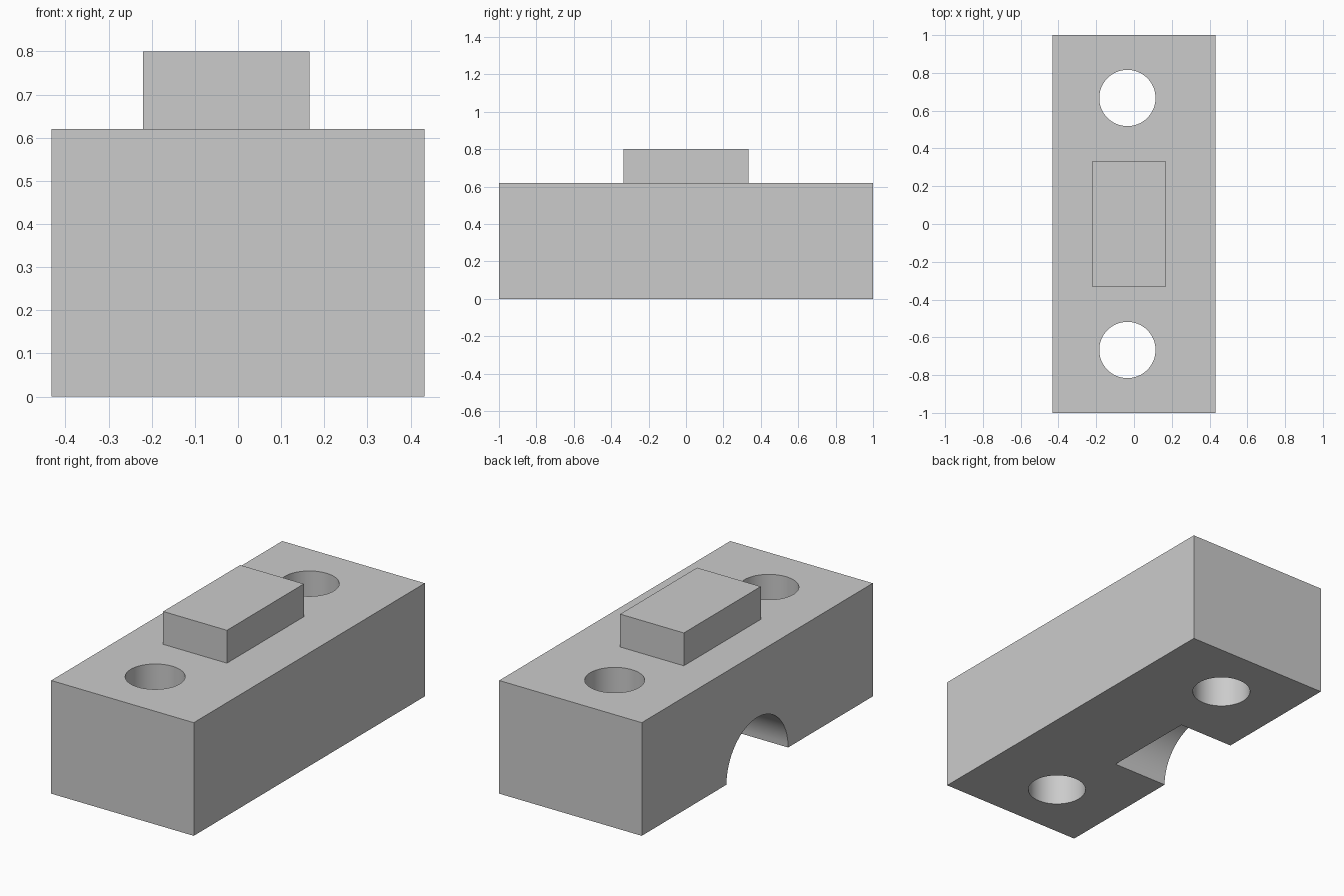
import bpy
import math

cube = bpy.data.objects.get("Cube")
if cube:
    bpy.data.objects.remove(cube, do_unlink=True)

HALF_X, BODY_H, TOP = 0.432, 0.62, 0.8
HOLE_X, HOLE_Y, HOLE_R = -0.035, 0.667, 0.149
ARCH_R, ARCH_DEPTH = 0.267, 0.333

grey = bpy.data.materials.new("plain grey")
grey.use_nodes = True
grey.diffuse_color = (0.6, 0.6, 0.6, 1)
grey.node_tree.nodes["Principled BSDF"].inputs["Base Color"].default_value = grey.diffuse_color


def box(name, low, high):
    """Box between two opposite corners."""
    centre = [(a + b) / 2 for a, b in zip(low, high)]
    bpy.ops.mesh.primitive_cube_add(size=1, location=centre)
    ob = bpy.context.object
    ob.name = name
    ob.scale = [b - a for a, b in zip(low, high)]
    bpy.ops.object.transform_apply(location=False, rotation=False, scale=True)
    ob.data.materials.append(grey)
    return ob


def cylinder(name, radius, depth, location, rotation=(0, 0, 0)):
    bpy.ops.mesh.primitive_cylinder_add(vertices=64, radius=radius, depth=depth,
                                        location=location, rotation=rotation)
    ob = bpy.context.object
    ob.name = name
    ob.data.materials.append(grey)
    return ob


def cut(target, cutter):
    """Subtract the cutter from the target, then discard the cutter."""
    cutter.hide_render = True
    mod = target.modifiers.new("cut", "BOOLEAN")
    mod.operation = "DIFFERENCE"
    mod.solver = "EXACT"
    mod.object = cutter
    bpy.context.view_layer.objects.active = target
    bpy.ops.object.modifier_apply(modifier=mod.name)
    bpy.data.objects.remove(cutter, do_unlink=True)


# Main block
block = box("block", (-HALF_X, -1, 0), (HALF_X, 1, BODY_H))

# Two vertical through holes
for side in (-1, 1):
    cut(block, cylinder("hole_cutter", HOLE_R, 2, (HOLE_X, side * HOLE_Y, 0.3)))

# Half-round blind recess in the lower edge of one long side
overshoot = 0.2
recess_x = -HALF_X + (ARCH_DEPTH - overshoot) / 2
cut(block, cylinder("recess_cutter", ARCH_R, ARCH_DEPTH + overshoot,
                    (recess_x, 0, 0), (0, math.pi / 2, 0)))

# Raised rectangular key on top
key = box("top_key", (-0.22, -0.333, BODY_H), (0.166, 0.333, TOP))

# Smooth the round walls and keep the corners crisp
bpy.ops.object.select_all(action="DESELECT")
for ob in (block, key):
    ob.select_set(True)
bpy.context.view_layer.objects.active = block
bpy.ops.object.shade_smooth_by_angle(angle=math.radians(30))
